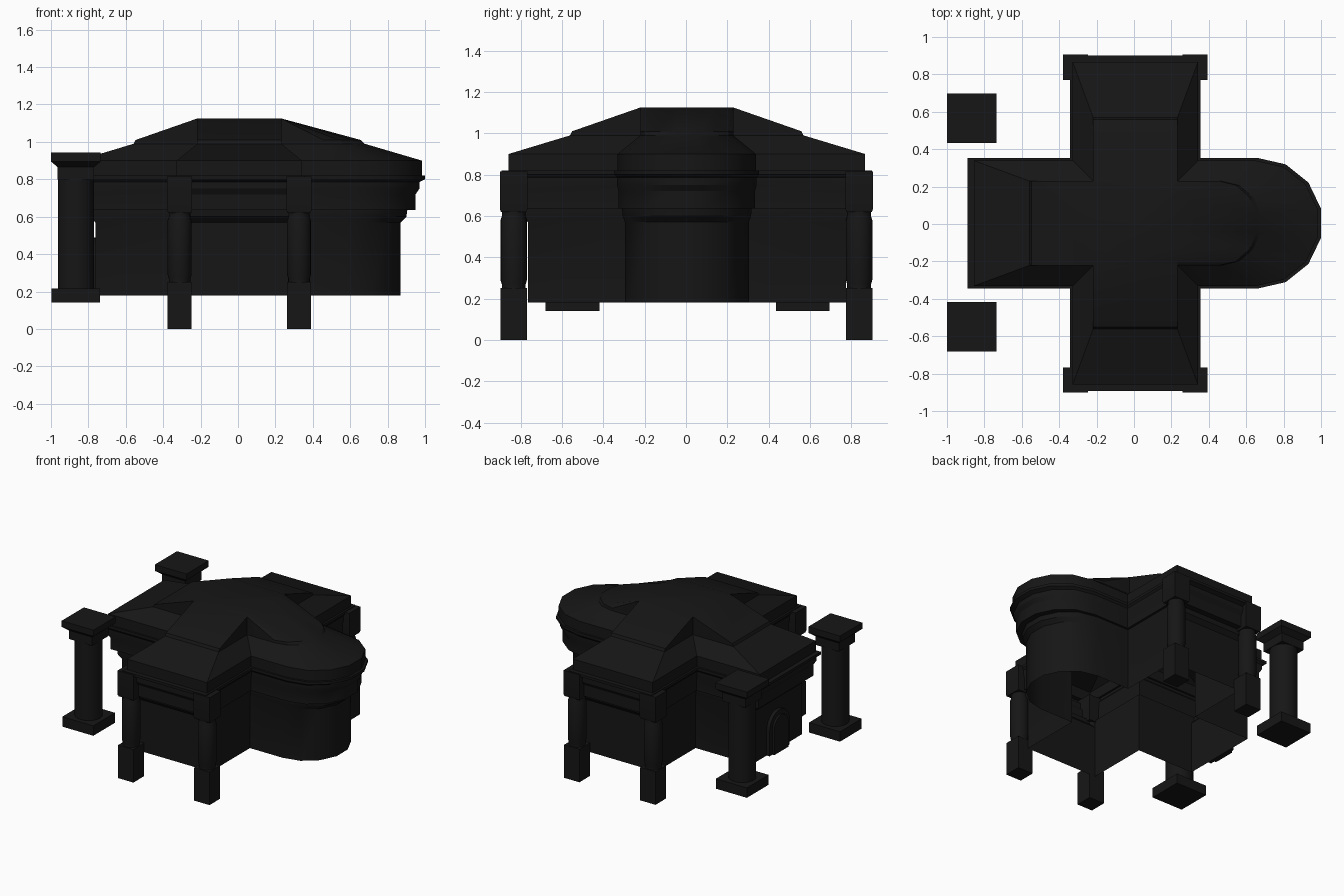
import bpy, bmesh, math

if "Cube" in bpy.data.objects:
    bpy.data.objects.remove(bpy.data.objects["Cube"])

CX, CY = 0.007, 0.004   # centre of the cross plan

DARK = bpy.data.materials.new("dark_stone")
DARK.diffuse_color = (0.008, 0.008, 0.008, 1)
DARK.use_nodes = True
DARK.node_tree.nodes["Principled BSDF"].inputs["Base Color"].default_value = DARK.diffuse_color


def finish(name, bm, loc=(0, 0, 0), angle=30):
    bmesh.ops.remove_doubles(bm, verts=bm.verts, dist=1e-4)
    bmesh.ops.recalc_face_normals(bm, faces=bm.faces)
    me = bpy.data.meshes.new(name)
    bm.to_mesh(me)
    bm.free()
    me.materials.append(DARK)
    ob = bpy.data.objects.new(name, me)
    ob.location = loc
    bpy.context.collection.objects.link(ob)
    bpy.ops.object.select_all(action='DESELECT')
    ob.select_set(True)
    bpy.context.view_layer.objects.active = ob
    bpy.ops.object.shade_smooth_by_angle(angle=math.radians(angle))
    return ob


def loft(bm, rings, cap_start=False, cap_end=False):
    vs = [[bm.verts.new(p) for p in r] for r in rings]
    n = len(vs[0])
    for a, b in zip(vs, vs[1:]):
        for i in range(n):
            j = (i + 1) % n
            bm.faces.new((a[i], a[j], b[j], b[i]))
    if cap_start:
        bm.faces.new(vs[0][::-1])
    if cap_end:
        bm.faces.new(vs[-1])


def cross_plan(w, arm, apse_c, apse_end, z, segs=7):
    """Cross with three square arms and a rounded apse towards +x."""
    pts = []
    r = (apse_end - apse_c) / math.cos(math.pi / 2 / segs)
    for i in range(segs + 1):
        t = -math.pi / 2 + math.pi * i / segs
        pts.append((apse_c + r * math.cos(t), w * math.sin(t)))
    pts += [(w, w), (w, arm), (-w, arm), (-w, w), (-arm, w),
            (-arm, -w), (-w, -w), (-w, -arm), (w, -arm), (w, -w)]
    return [(x, y, z) for x, y in pts]


def offset_plan(d, z):
    # mouldings project further at the arm ends than along the flanks
    return cross_plan(0.30 + 0.38 * d, 0.77 + d * 0.97, 0.575 + 0.6 * d, 0.863 + d, z)


# Walls with the moulded entablature, open underneath
wall_profile = [(0, 0.18), (0, 0.57), (0.03, 0.60), (0.035, 0.635), (0.08, 0.635),
                (0.08, 0.72), (0.10, 0.75), (0.10, 0.785), (0.13, 0.80), (0.13, 0.82),
                (0.115, 0.82)]
bm = bmesh.new()
loft(bm, [offset_plan(d, z) for d, z in wall_profile])
finish("walls_and_cornice", bm, (CX, CY, 0))

# Hipped lower roof, small step, then ramps rising to a flat centre
bm = bmesh.new()
loft(bm, [offset_plan(0.115, 0.82),
          cross_plan(0.335, 0.863, 0.645, 0.976, 0.82),
          cross_plan(0.335, 0.863, 0.645, 0.976, 0.90),
          cross_plan(0.225, 0.565, 0.46, 0.67, 0.99),
          cross_plan(0.225, 0.555, 0.45, 0.65, 1.01),
          cross_plan(0.225, 0.225, 0.225, 0.225, 1.125)], cap_end=True)
finish("roof", bm, (CX, CY, 0))


def square(h, z):
    return [(-h, -h, z), (h, -h, z), (h, h, z), (-h, h, z)]


def circle(r, z, n=20):
    return [(r * math.cos(2 * math.pi * i / n), r * math.sin(2 * math.pi * i / n), z)
            for i in range(n)]


def column(name, x, y, base, shaft, capital):
    bm = bmesh.new()
    loft(bm, [square(h, z) for h, z in base], True, True)
    loft(bm, [circle(r, z) for r, z in shaft], True, True)
    loft(bm, [square(h, z) for h, z in capital], True, True)
    finish(name, bm, (x, y, 0))


# Corner columns of the front and back arms
for sx, xn in ((-1, "left"), (1, "right")):
    for sy, yn in ((-1, "front"), (1, "back")):
        column(f"corner_column_{yn}_{xn}", CX + sx * 0.319, 0.002 + sy * 0.836,
               [(0.064, 0), (0.064, 0.25)],
               [(0.058, 0.25), (0.058, 0.27), (0.064, 0.29), (0.064, 0.58), (0.057, 0.60),
                (0.057, 0.63)],
               [(0.062, 0.62), (0.067, 0.635), (0.067, 0.815)])

# Free-standing columns before the entrance
for sy, yn in ((-1, "front"), (1, "back")):
    column(f"entrance_column_{yn}", -0.867, 0.008 + sy * 0.557,
           [(0.13, 0.14), (0.13, 0.215)],
           [(0.096, 0.215), (0.096, 0.80)],
           [(0.097, 0.80), (0.097, 0.865), (0.133, 0.895), (0.133, 0.942)])


# Arched entrance: outer surround and slimmer door leaf
def arch(name, half, top, depth):
    spring = top - half
    pts = [(-half, 0.18)]
    pts += [(-half * math.cos(math.pi * i / 12), spring + half * math.sin(math.pi * i / 12))
            for i in range(13)]
    pts += [(half, 0.18)]
    x0 = CX - 0.77
    bm = bmesh.new()
    loft(bm, [[(x, CY + y, z) for y, z in pts] for x in (x0, x0 - depth)], True, True)
    finish(name, bm)


arch("door_surround", 0.12, 0.49, 0.025)
arch("door", 0.085, 0.455, 0.04)
